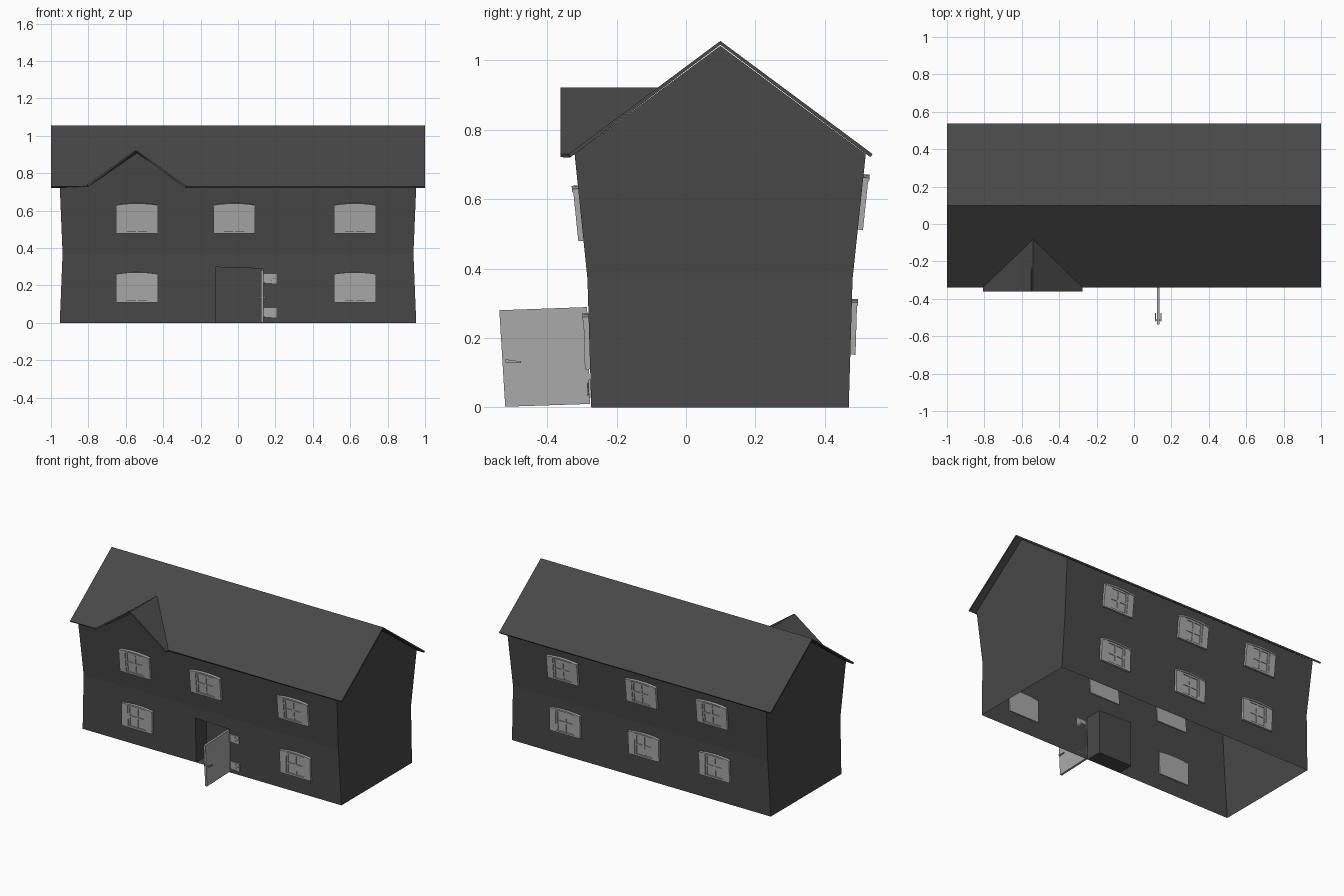
import bpy, bmesh, math
from mathutils import Matrix, Vector

if "Cube" in bpy.data.objects:
    bpy.data.objects.remove(bpy.data.objects["Cube"])

dark = bpy.data.materials.new("dark_grey")
dark.diffuse_color = (0.065, 0.065, 0.065, 1)
dark.use_nodes = True
dark.node_tree.nodes["Principled BSDF"].inputs["Base Color"].default_value = dark.diffuse_color
pale = bpy.data.materials.new("pale_grey")
pale.diffuse_color = (0.4, 0.4, 0.4, 1)
pale.use_nodes = True
pale.node_tree.nodes["Principled BSDF"].inputs["Base Color"].default_value = pale.diffuse_color


def finish(bm, name, mat):
    me = bpy.data.meshes.new(name)
    bm.to_mesh(me)
    bm.free()
    me.materials.append(mat)
    ob = bpy.data.objects.new(name, me)
    bpy.context.collection.objects.link(ob)
    return ob


def face(bm, pts):
    return bm.faces.new([bm.verts.new(p) for p in pts])


def prism(bm, pts, w0, w1):
    """Extrude a 2D outline between two depths."""
    f = face(bm, [(a, b, w0) for a, b in pts])
    ext = bmesh.ops.extrude_face_region(bm, geom=[f])
    vs = [g for g in ext["geom"] if isinstance(g, bmesh.types.BMVert)]
    bmesh.ops.translate(bm, verts=vs, vec=(0, 0, w1 - w0))


def rect(x0, x1, y0, y1):
    return [(x0, y0), (x1, y0), (x1, y1), (x0, y1)]


def frame(x, up, origin):
    x, up = Vector(x), Vector(up).normalized()
    m = Matrix((x, up, x.cross(up))).transposed().to_4x4()
    m.translation = origin
    return m


# Wall profile: z, half width, front y, back y
LOW, MID, TOP = (0, .953, -.273, .469), (.37, .938, -.284, .480), (.73, .953, -.321, .518)
RIDGE_Y, RIDGE_Z = .099, 1.056


def wall(z, side):
    """y and lean of the front (2) or back (3) wall at height z."""
    a, b = (LOW, MID) if z < MID[0] else (MID, TOP)
    lean = (b[side] - a[side]) / (b[0] - a[0])
    return a[side] + lean * (z - a[0]), lean


def fp(x, z):
    return (x, wall(z, 2)[0], z)


# House walls, open underneath, with a doorway recess
bm = bmesh.new()
DL, DR, DEEP = -.117, .13, -.165
face(bm, [fp(-.953, 0), fp(DL, 0), fp(DL, .298), fp(DR, .29), fp(DR, 0),
          fp(.953, 0), fp(.938, .37), fp(-.938, .37)])
face(bm, [fp(-.938, .37), fp(.938, .37), fp(.953, .73), fp(-.275, .73),
          fp(-.54, .908), fp(-.80, .73), fp(-.953, .73)])
for a, b in ((LOW, MID), (MID, TOP)):
    face(bm, [(a[1], a[3], a[0]), (-a[1], a[3], a[0]), (-b[1], b[3], b[0]), (b[1], b[3], b[0])])
    for s in (1, -1):
        q = [(s * a[1], a[2], a[0]), (s * a[1], a[3], a[0]), (s * b[1], b[3], b[0]), (s * b[1], b[2], b[0])]
        face(bm, q[::s])
for s in (1, -1):
    q = [(s * .953, -.321, .73), (s * .953, .518, .73), (s * .953, RIDGE_Y, 1.042)]
    face(bm, q[::s])
ring = [(DL, 0), (DL, .298), (DR, .29), (DR, 0)]
for (xa, za), (xb, zb) in zip(ring, ring[1:] + ring[:1]):
    face(bm, [fp(xa, za), fp(xb, zb), (xb, DEEP, zb), (xa, DEEP, za)])
face(bm, [(x, DEEP, z) for x, z in ring][::-1])
bmesh.ops.remove_doubles(bm, verts=bm.verts, dist=1e-5)
finish(bm, "house_walls", dark)

# Main roof with a notch for the front gable, and the gable roof
EF, EB, GF = -.339, .538, -.361
bm = bmesh.new()
peak_back = (-.54, -.081, .922)
face(bm, [(-1, EF, .73), (-.80, EF, .73), peak_back, (-.275, EF, .73), (1, EF, .73),
          (1, RIDGE_Y, RIDGE_Z), (-1, RIDGE_Y, RIDGE_Z)])
face(bm, [(1, EB, .73), (-1, EB, .73), (-1, RIDGE_Y, RIDGE_Z), (1, RIDGE_Y, RIDGE_Z)])
face(bm, [(-.80, GF, .73), (-.54, GF, .922), peak_back, (-.80, EF, .73)][::-1])
face(bm, [(-.275, GF, .73), (-.275, EF, .73), peak_back, (-.54, GF, .922)])
bmesh.ops.remove_doubles(bm, verts=bm.verts, dist=1e-5)
roof = finish(bm, "roof", dark)
mod = roof.modifiers.new("thickness", 'SOLIDIFY')
mod.thickness, mod.offset = .011, -1


# Windows: arched head, side panels and a four-pane sash
def window(name, x, z, side):
    bm = bmesh.new()
    prism(bm, rect(-.066, .066, -.075, .072), -.006, .006)
    for s in (1, -1):
        prism(bm, [(s * .112, -.080), (s * .066, -.080), (s * .066, .074), (s * .112, .068)], -.006, .015)
        prism(bm, rect(*sorted((s * .066, s * .054)), -.07, .07), 0, .011)
    arch = [(t * .113, .081 - .010 * t * t) for t in (-1, -.6, -.2, .2, .6, 1)]
    prism(bm, arch + [(a, b - .010) for a, b in reversed(arch)], -.006, .018)
    prism(bm, rect(-.066, .066, -.080, -.068), -.006, .015)
    prism(bm, rect(-.066, .066, .058, .072), 0, .011)
    prism(bm, rect(-.006, .006, -.07, .06), 0, .010)
    prism(bm, rect(-.06, .06, -.011, .001), 0, .010)
    y, lean = wall(z, side)
    bm.transform(frame((1 if side == 2 else -1, 0, 0), (0, lean, 1), (x, y, z)))
    bmesh.ops.recalc_face_normals(bm, faces=bm.faces)
    finish(bm, name, pale)


for i, (x, z) in enumerate([(-.54, .56), (-.02, .56), (.625, .56), (-.54, .19), (.625, .19)]):
    window(f"front_window_{i + 1}", x, z, 2)
for i, (x, z) in enumerate((x, z) for z in (.592, .232) for x in (.55, -.03, -.55)):
    window(f"back_window_{i + 1}", x, z, 3)

# Open door with lever handles on both faces
YZ = frame((0, 1, 0), (0, 0, 1), (0, 0, 0))
bm = bmesh.new()
prism(bm, [(-.538, .28), (-.285, .289), (-.276, .01), (-.521, .002)], .123, .137)
for w0, w1, p0, p1 in ((.112, .117, .112, .125), (.143, .148, .135, .148)):
    prism(bm, [(-.520, .130), (-.510, .128), (-.475, .128), (-.475, .134), (-.510, .135), (-.520, .140)], w0, w1)
    prism(bm, rect(-.518, -.510, .130, .138), p0, p1)
bm.transform(YZ)
bmesh.ops.recalc_face_normals(bm, faces=bm.faces)
finish(bm, "door", pale)

# Hinges: wall plate, screws and pin
bm = bmesh.new()
for z in (.236, .054):
    prism(bm, [(.130, z - .020), (.206, z - .026), (.206, z + .026), (.130, z + .026)], 0, .006)
    for sx, sz in ((.18, .012), (.195, 0), (.18, -.012)):
        bmesh.ops.create_cone(bm, cap_ends=True, segments=8, radius1=.005, radius2=.005, depth=.004,
                              matrix=Matrix.Translation((sx, z + sz, .008)))
    bmesh.ops.create_cone(bm, cap_ends=True, segments=8, radius1=.006, radius2=.006, depth=.052,
                          matrix=Matrix.Translation((.135, z, .004)) @ Matrix.Rotation(math.pi / 2, 4, 'X'))
y, lean = wall(0, 2)
bm.transform(frame((1, 0, 0), (0, lean, 1), (0, y, 0)))
bmesh.ops.recalc_face_normals(bm, faces=bm.faces)
finish(bm, "door_hinges", pale)
